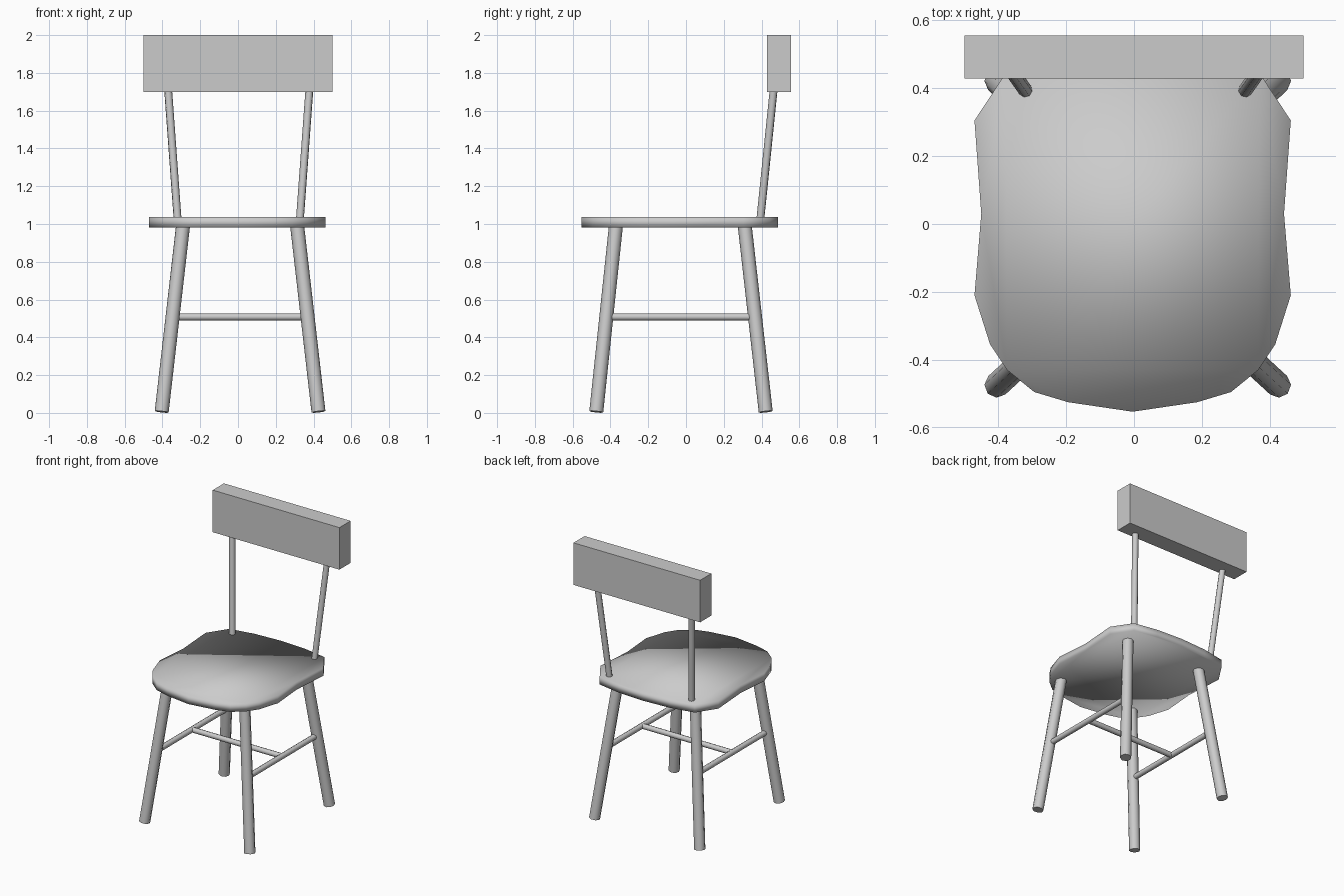
import bpy, bmesh
from mathutils import Vector

if "Cube" in bpy.data.objects:
    bpy.data.objects.remove(bpy.data.objects["Cube"])


def finish(name, bm, smooth=None):
    bmesh.ops.recalc_face_normals(bm, faces=bm.faces)
    mesh = bpy.data.meshes.new(name)
    bm.to_mesh(mesh)
    bm.free()
    obj = bpy.data.objects.new(name, mesh)
    bpy.context.collection.objects.link(obj)
    if smooth is not None:
        for o in bpy.context.selected_objects:
            o.select_set(False)
        obj.select_set(True)
        bpy.context.view_layer.objects.active = obj
        bpy.ops.object.shade_smooth_by_angle(angle=smooth)
    return obj


def rod(name, a, b, radius, sides=8):
    """Round bar between two points."""
    a, b = Vector(a), Vector(b)
    bm = bmesh.new()
    bmesh.ops.create_cone(bm, cap_ends=True, segments=sides, radius1=radius,
                          radius2=radius, depth=(b - a).length)
    rot = (b - a).to_track_quat('Z', 'Y')
    for v in bm.verts:
        v.co = rot @ v.co + (a + b) / 2
    return finish(name, bm, 0.9)


# Seat: mirrored half outline, extruded, soft shaded all over
half = [(0.19, -0.525), (0.29, -0.495), (0.37, -0.43), (0.42, -0.355),
        (0.466, -0.21), (0.446, 0.03), (0.466, 0.305), (0.375, 0.443),
        (0.2, 0.475)]
outline = ([(0, -0.553)] + half + [(0, 0.486)]
           + [(-x, y) for x, y in reversed(half)])
bm = bmesh.new()
face = bm.faces.new([bm.verts.new((x - 0.004, y, 0.981)) for x, y in outline])
top = bmesh.ops.extrude_face_region(bm, geom=[face])
for v in top["geom"]:
    if isinstance(v, bmesh.types.BMVert):
        v.co.z = 1.037
finish("seat", bm, 3.14)

# Backrest board
bm = bmesh.new()
bmesh.ops.create_cube(bm, size=1)
for v in bm.verts:
    v.co = Vector((v.co.x, v.co.y * 0.126 + 0.492, v.co.z * 0.3 + 1.85))
finish("backrest", bm)

CX = 0.011  # the leg frame sits slightly off centre
for side, s in (("left", -1), ("right", 1)):
    # Splayed legs
    for end, y_foot, y_top in (("front", -0.475, -0.37), ("back", 0.422, 0.31)):
        rod(f"{end}_{side}_leg", (CX + s * 0.415, y_foot, 0.006),
            (CX + s * 0.301, y_top, 1.0), 0.037)
    # Side stretcher
    rod(f"{side}_stretcher", (CX + s * 0.356, -0.42, 0.508),
        (CX + s * 0.356, 0.365, 0.508), 0.019)
    # Backrest post
    rod(f"{side}_back_post", (0.004 + s * 0.322, 0.391, 1.0),
        (0.004 + s * 0.376, 0.467, 1.74), 0.021)

# Cross stretcher joining the side stretchers
rod("cross_stretcher", (CX - 0.356, -0.027, 0.508), (CX + 0.356, -0.027, 0.508), 0.019)
